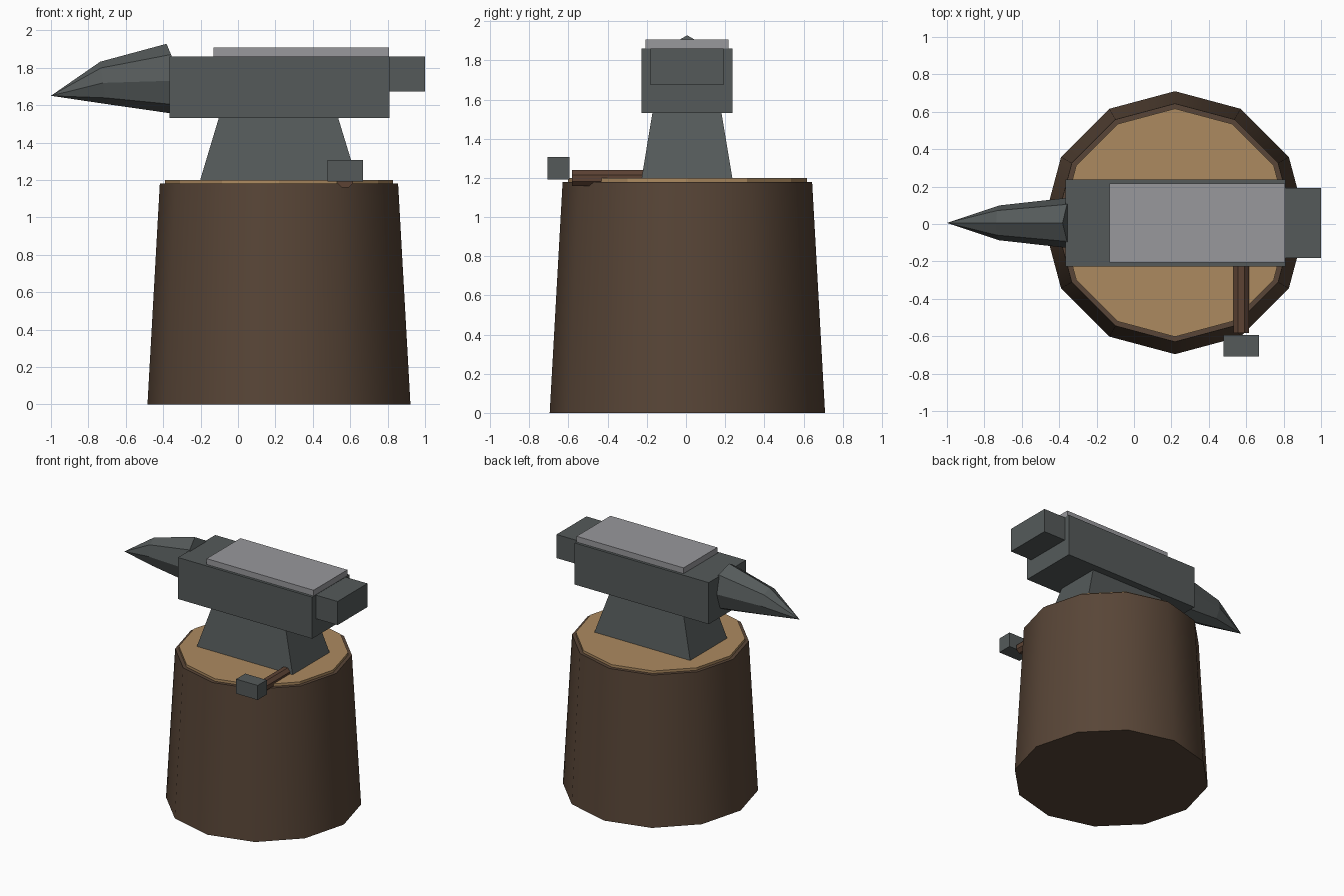
import bpy, bmesh, math
from mathutils import Vector

cube = bpy.data.objects.get("Cube")
if cube:
    bpy.data.objects.remove(cube, do_unlink=True)


def material(name, rgb):
    m = bpy.data.materials.new(name)
    m.use_nodes = True
    m.diffuse_color = (*rgb, 1)
    m.node_tree.nodes["Principled BSDF"].inputs["Base Color"].default_value = (*rgb, 1)
    return m


steel = material("dark_steel", (0.09, 0.102, 0.102))
polished = material("polished_steel", (0.314, 0.314, 0.332))
bark = material("bark_brown", (0.098, 0.06, 0.038))
cut_wood = material("cut_wood", (0.413, 0.254, 0.117))
handle_wood = material("handle_wood", (0.107, 0.055, 0.034))


def loft(name, rings, mat, smooth=False):
    """Skin a list of rings (a one-point ring makes a tip) and cap the ends."""
    bm = bmesh.new()
    loops = [[bm.verts.new(p) for p in ring] for ring in rings]
    for a, b in zip(loops, loops[1:]):
        n = max(len(a), len(b))
        for i in range(n):
            j = (i + 1) % n
            quad = [a[i % len(a)], a[j % len(a)], b[j % len(b)], b[i % len(b)]]
            bm.faces.new(list(dict.fromkeys(quad)))
    for end in (loops[0], loops[-1]):
        if len(end) > 2:
            bm.faces.new(end)
    bmesh.ops.recalc_face_normals(bm, faces=bm.faces)
    mesh = bpy.data.meshes.new(name)
    bm.to_mesh(mesh)
    bm.free()
    mesh.materials.append(mat)
    obj = bpy.data.objects.new(name, mesh)
    bpy.context.collection.objects.link(obj)
    if smooth:
        bpy.ops.object.select_all(action='DESELECT')
        obj.select_set(True)
        bpy.context.view_layer.objects.active = obj
        bpy.ops.object.shade_smooth_by_angle(angle=math.radians(35))
    return obj


def disc(r, z, n=12):
    turn = 2 * math.pi / n
    return [(0.219 + r * math.cos(i * turn), 0.007 + r * math.sin(i * turn), z) for i in range(n)]


def rect(x0, x1, y0, y1, z):
    return [(x0, y0, z), (x1, y0, z), (x1, y1, z), (x0, y1, z)]


def block(name, x, y, z, mat):
    return loft(name, [rect(*x, *y, h) for h in z], mat)


def horn_ring(top, bottom, half_width, n=8):
    """Leaning oval ring, given its top and bottom points as (x, z)."""
    top, bottom = (Vector((p[0], 0.006, p[1])) for p in (top, bottom))
    mid, up = (top + bottom) / 2, (top - bottom) / 2
    side = Vector((0, half_width, 0))
    turn = 2 * math.pi / n
    return [mid + up * math.cos(i * turn) + side * math.sin(i * turn) for i in range(n)]


# Stump with a lighter sawn top
loft("stump", [disc(0.703, 0), disc(0.637, 1.18)], bark, smooth=True)
loft("stump_top", [disc(0.61, 1.17), disc(0.61, 1.2)], cut_wood)

# Anvil
loft("anvil_waist", [rect(-0.205, 0.64, -0.228, 0.238, 1.19),
                     rect(-0.1, 0.533, -0.17, 0.18, 1.54)], steel)
block("anvil_body", (-0.366, 0.81), (-0.228, 0.238), (1.532, 1.861), steel)
block("anvil_face", (-0.13, 0.807), (-0.207, 0.217), (1.855, 1.907), polished)
block("anvil_heel", (0.8, 1.0), (-0.182, 0.192), (1.673, 1.86), steel)
loft("anvil_horn", [[(-1.0, 0.006, 1.65)],
                    horn_ring((-0.737, 1.832), (-0.705, 1.606), 0.093),
                    horn_ring((-0.382, 1.928), (-0.22, 1.536), 0.14)], steel)

# Hammer lying on the stump
block("hammer_head", (0.479, 0.668), (-0.708, -0.594), (1.192, 1.307), steel)
eighth = math.pi / 4
loft("hammer_handle", [[(0.573 + 0.044 * math.cos((i + 0.5) * eighth), y,
                         1.199 + 0.044 * math.sin((i + 0.5) * eighth)) for i in range(8)]
                       for y in (-0.582, -0.22)], handle_wood)
